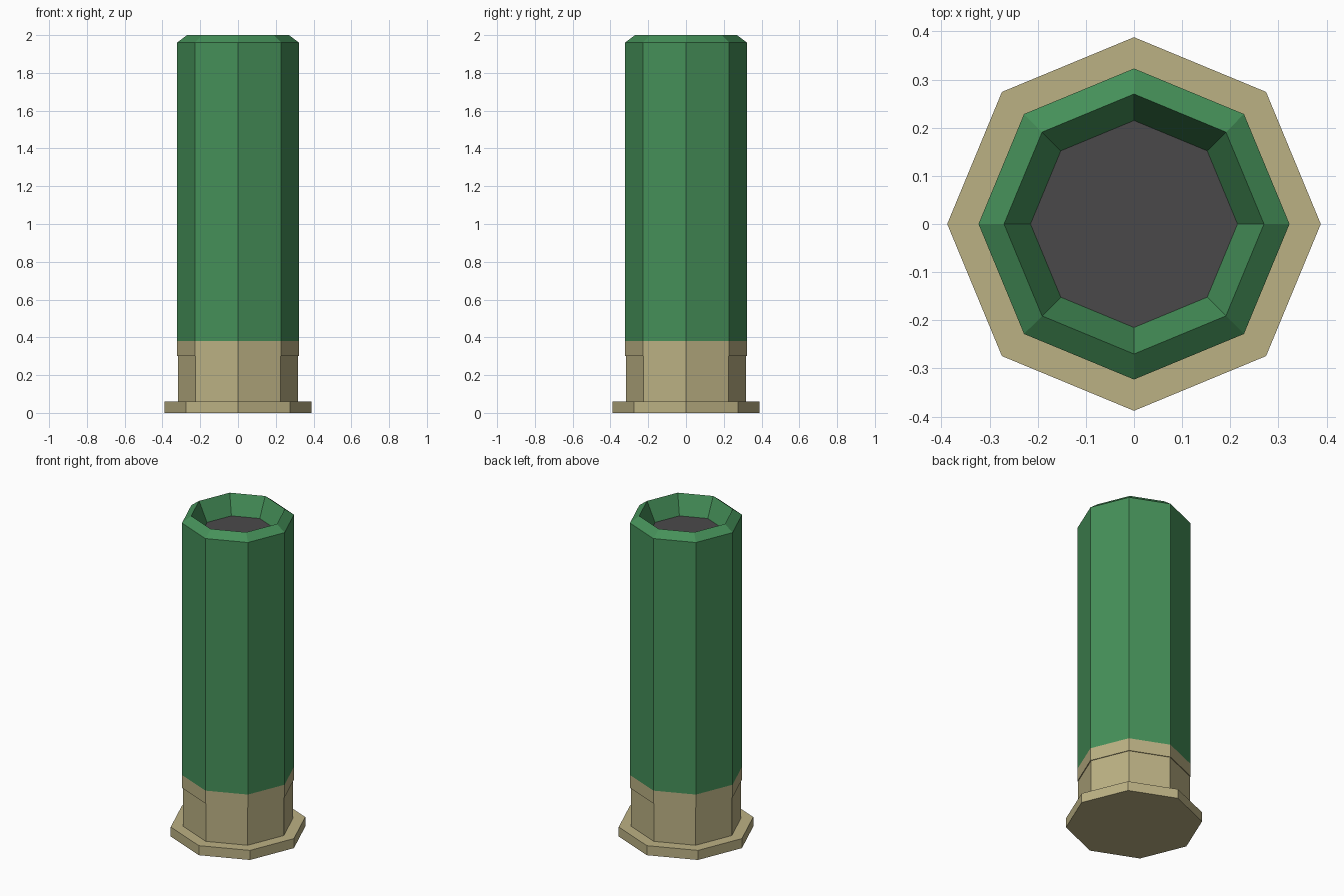
import bpy, bmesh
from math import cos, sin, tau

if "Cube" in bpy.data.objects:
    bpy.data.objects.remove(bpy.data.objects["Cube"])

SIDES = 8


def material(name, rgb):
    m = bpy.data.materials.new(name)
    m.diffuse_color = (*rgb, 1)
    m.use_nodes = True
    m.node_tree.nodes["Principled BSDF"].inputs["Base Color"].default_value = m.diffuse_color
    return m


brass = material("brass", (0.50, 0.44, 0.23))
green = material("green_plastic", (0.06, 0.28, 0.10))
dark = material("dark_grey", (0.068, 0.066, 0.068))


def lathe(name, profile, mat, cap_start=False, cap_end=False):
    """Revolve (radius, z) points, listed bottom to top outside, into an octagonal shell."""
    bm = bmesh.new()
    rings = [[bm.verts.new((r * cos(tau * i / SIDES), r * sin(tau * i / SIDES), z))
              for i in range(SIDES)] for r, z in profile]
    for a, b in zip(rings, rings[1:]):
        for i in range(SIDES):
            j = (i + 1) % SIDES
            bm.faces.new((a[i], a[j], b[j], b[i]))
    if cap_start:
        bm.faces.new(rings[0][::-1])
    if cap_end:
        bm.faces.new(rings[-1])
    me = bpy.data.meshes.new(name)
    bm.to_mesh(me)
    bm.free()
    me.materials.append(mat)
    ob = bpy.data.objects.new(name, me)
    bpy.context.collection.objects.link(ob)
    return ob


# Brass head: flat base, flanged rim, neck and slightly wider collar
lathe("brass_head", [(0.388, 0), (0.388, 0.06), (0.318, 0.06), (0.318, 0.30),
                     (0.323, 0.30), (0.323, 0.38)], brass, cap_start=True)

# Green tube: straight wall, chamfered lip, tapered recess
lathe("tube", [(0.323, 0.38), (0.323, 1.96), (0.27, 2.0), (0.215, 1.88)], green)

# Dark closing disc at the bottom of the recess
lathe("closing_disc", [(0.215, 1.88)], dark, cap_end=True)
